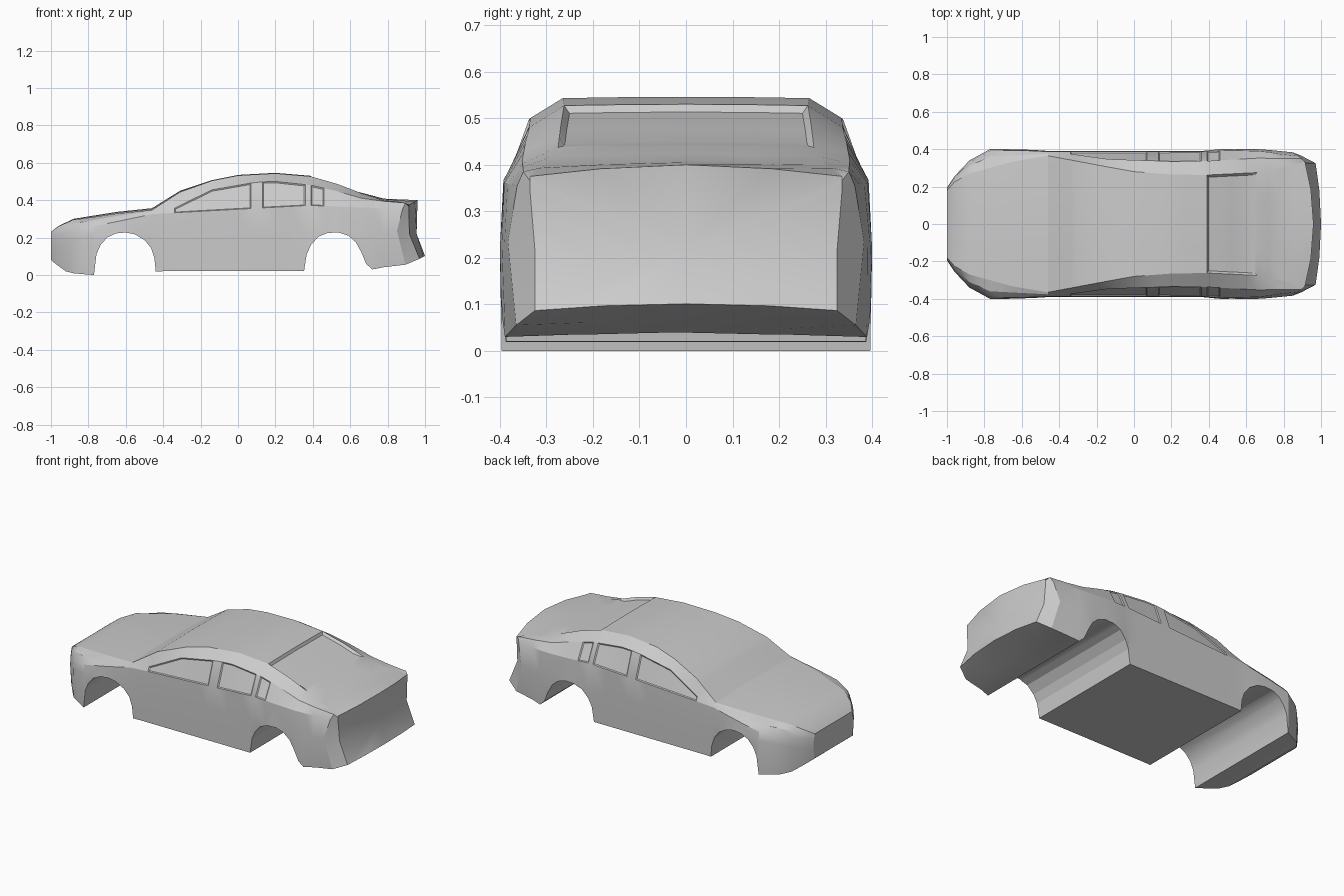
import bpy, bmesh, math

if "Cube" in bpy.data.objects:
    bpy.data.objects.remove(bpy.data.objects["Cube"])


def curve(pts):
    """Piecewise-linear function of x through (x, value) pairs."""
    def f(x):
        if x <= pts[0][0]:
            return pts[0][1]
        for (x0, v0), (x1, v1) in zip(pts, pts[1:]):
            if x <= x1:
                return v0 + (v1 - v0) * (x - x0) / (x1 - x0)
        return pts[-1][1]
    return f


# Long guide lines of the body, as functions of x
top_z = curve([(-1, .23), (-.96, .262), (-.88, .30), (-.65, .337), (-.46, .357), (-.31, .45),
               (-.14, .507), (0, .535), (.2, .546), (.39, .53), (.53, .49), (.66, .44),
               (.78, .408), (.96, .40)])
rail_y = curve([(-1, .18), (-.96, .225), (-.88, .27), (-.65, .333), (-.46, .365), (-.14, .305),
                (0, .28), (.2, .265), (.39, .262), (.66, .275), (.85, .315), (.96, .335)])
crown = curve([(-1, 0), (-.8, .008), (-.46, .01), (-.14, .003), (.66, .003), (.85, .012), (.96, .025)])
wtop_y = curve([(-1, .185), (-.96, .24), (-.88, .31), (-.77, .36), (-.46, .376), (-.34, .375), (-.14, .347),
                (.2, .335), (.39, .337), (.66, .352), (.85, .35), (.96, .335)])
wtop_z = curve([(-1, .215), (-.96, .24), (-.88, .275), (-.65, .315), (-.46, .342), (-.34, .357),
                (-.14, .455), (.1, .497), (.2, .50), (.39, .48), (.53, .448), (.66, .41),
                (.85, .385), (.96, .365)])
belt_y = curve([(-1, .19), (-.96, .248), (-.88, .33), (-.77, .39), (-.6, .394), (-.46, .387), (.38, .388),
                (.5, .393), (.68, .39), (.85, .363), (.96, .335)])
belt_z = curve([(-1, .20), (-.9, .235), (-.65, .285), (-.46, .325), (-.3, .335), (.38, .372),
                (.68, .36), (.85, .355), (.96, .34)])
side_y = curve([(-1, .195), (-.96, .255), (-.88, .34), (-.77, .4), (-.6, .4), (-.45, .39), (.36, .39),
                (.45, .4), (.68, .4), (.85, .383), (.96, .325)])
side_z = curve([(-1, .15), (-.8, .21), (-.45, .22), (.6, .22), (.85, .235), (.96, .22)])
base_y = curve([(-1, .185), (-.96, .245), (-.88, .335), (-.77, .396), (-.6, .396), (-.45, .387), (.36, .387),
                (.45, .396), (.68, .396), (.85, .365), (.96, .325)])
base_z = curve([(-1, .08), (-.97, .055), (-.91, .012), (-.78, 0), (-.7, 0), (-.44, .02), (.36, .02),
                (.72, .03), (.85, .055), (.96, .098)])

STATIONS = [-1, -.985, -.96, -.92, -.88, -.83, -.77, -.71, -.65, -.55, -.46, -.40, -.34, -.31, -.22,
            -.14, -.06, 0, .07, .13, .2, .28, .36, .39, .46, .53, .60, .66, .72, .78, .85, .96]


def half_section(x):
    zt, zb = top_z(x), base_z(x)
    zr, yr, yb = zt - crown(x), rail_y(x), base_y(x)
    pts = [(0, zb), (.55 * yb, zb), (yb, zb), (side_y(x), side_z(x)), (belt_y(x), belt_z(x)),
           (wtop_y(x), wtop_z(x)), (yr, zr), (.55 * yr, zt - crown(x) * .35), (0, zt)]
    out = []
    for i, (y, z) in enumerate(pts):
        px = x
        if x > .9:                       # bowed tail, with the bumper lip further back
            px += (.04 if i < 3 else 0) - .045 * (y / .33) ** 2
            if i < 3:
                px += .015 * (y / .33) ** 2
                z -= .015 * (y / .33) ** 2 - .003
        elif x > .7:                     # angular rear corner, pinched in at mid height
            if x > .8:
                px += {2: .045, 4: .03, 5: .045}.get(i, 0)
            if i < 2:
                z += .012 - .006 * i
        out.append((px, y, z))
    return out


def make_object(name, bm):
    bmesh.ops.recalc_face_normals(bm, faces=bm.faces)
    me = bpy.data.meshes.new(name)
    bm.to_mesh(me)
    bm.free()
    ob = bpy.data.objects.new(name, me)
    bpy.context.collection.objects.link(ob)
    return ob


# Body shell: loft of mirrored cross-sections
bm = bmesh.new()
rings = []
for x in STATIONS:
    half = half_section(x)
    ring = half + [(px, -y, z) for px, y, z in half[-2:0:-1]]
    rings.append([bm.verts.new(p) for p in ring])
n = len(rings[0])
grid = {}
for i in range(len(rings) - 1):
    a, b = rings[i], rings[i + 1]
    for j in range(n):
        k = (j + 1) % n
        grid[i, j] = bm.faces.new((a[j], a[k], b[k], b[j]))
for ring, tip in ((rings[0], (-1, 0, .15)), (rings[-1], (.955, 0, .22))):
    c = bm.verts.new(tip)
    for j in range(n):
        bm.faces.new((ring[j], ring[(j + 1) % n], c))
bmesh.ops.recalc_face_normals(bm, faces=bm.faces)


def recess(x0, x1, rows, thickness, depth):
    faces = [grid[i, j] for i in range(len(STATIONS) - 1) for j in rows
             if STATIONS[i] >= x0 - 1e-4 and STATIONS[i + 1] <= x1 + 1e-4]
    bmesh.ops.inset_region(bm, faces=faces, thickness=thickness, depth=-depth, use_even_offset=True)
    return {v for f in faces for v in f.verts}


# Side windows on both sides, and the sunken rear glass
for row in (4, 11):
    for x0, x1 in ((-.34, .07), (.13, .36), (.39, .46)):
        recess(x0, x1, [row], .006, .005)
for v in recess(.39, .66, range(6, 10), .012, .014):
    if v.co.x > .62:                     # glass runs out flush into the boot lid
        v.co.z += .012

# Crisp panel lines along the hood, roof rails and boot
crisp = {frozenset((a[j], b[j])) for a, b in zip(rings, rings[1:]) for j in (6, 10)}
for e in bm.edges:
    if frozenset(e.verts) in crisp:
        e.smooth = False
body = make_object("car_body", bm)


# Wheel arch tunnels cut through the full width
def cut_arch(name, profile):
    bm = bmesh.new()
    face = bm.faces.new([bm.verts.new((x, -.6, z)) for x, z in profile])
    ext = bmesh.ops.extrude_face_region(bm, geom=[face])
    bmesh.ops.translate(bm, vec=(0, 1.2, 0),
                        verts=[v for v in ext["geom"] if isinstance(v, bmesh.types.BMVert)])
    cutter = make_object(name, bm)
    mod = body.modifiers.new(name, "BOOLEAN")
    mod.operation, mod.solver, mod.object = "DIFFERENCE", "EXACT", cutter
    bpy.context.view_layer.objects.active = body
    bpy.ops.object.modifier_apply(modifier=name)
    bpy.data.objects.remove(cutter)


cut_arch("front_arch", [(-.77, -.1), (-.77, .0), (-.757, .11), (-.735, .16), (-.70, .20), (-.655, .222),
                        (-.60, .227), (-.55, .217), (-.50, .187), (-.465, .145), (-.447, .09),
                        (-.44, .02), (-.44, -.1)])
cut_arch("rear_arch", [(.353, -.1), (.353, .02), (.367, .11), (.39, .16), (.43, .205), (.48, .225),
                       (.54, .227), (.59, .21), (.63, .175), (.66, .12), (.685, .06), (.72, .027), (.72, -.1)])

bpy.ops.object.select_all(action="DESELECT")
body.select_set(True)
bpy.context.view_layer.objects.active = body
bpy.ops.object.shade_smooth_by_angle(angle=math.radians(25), keep_sharp_edges=True)
